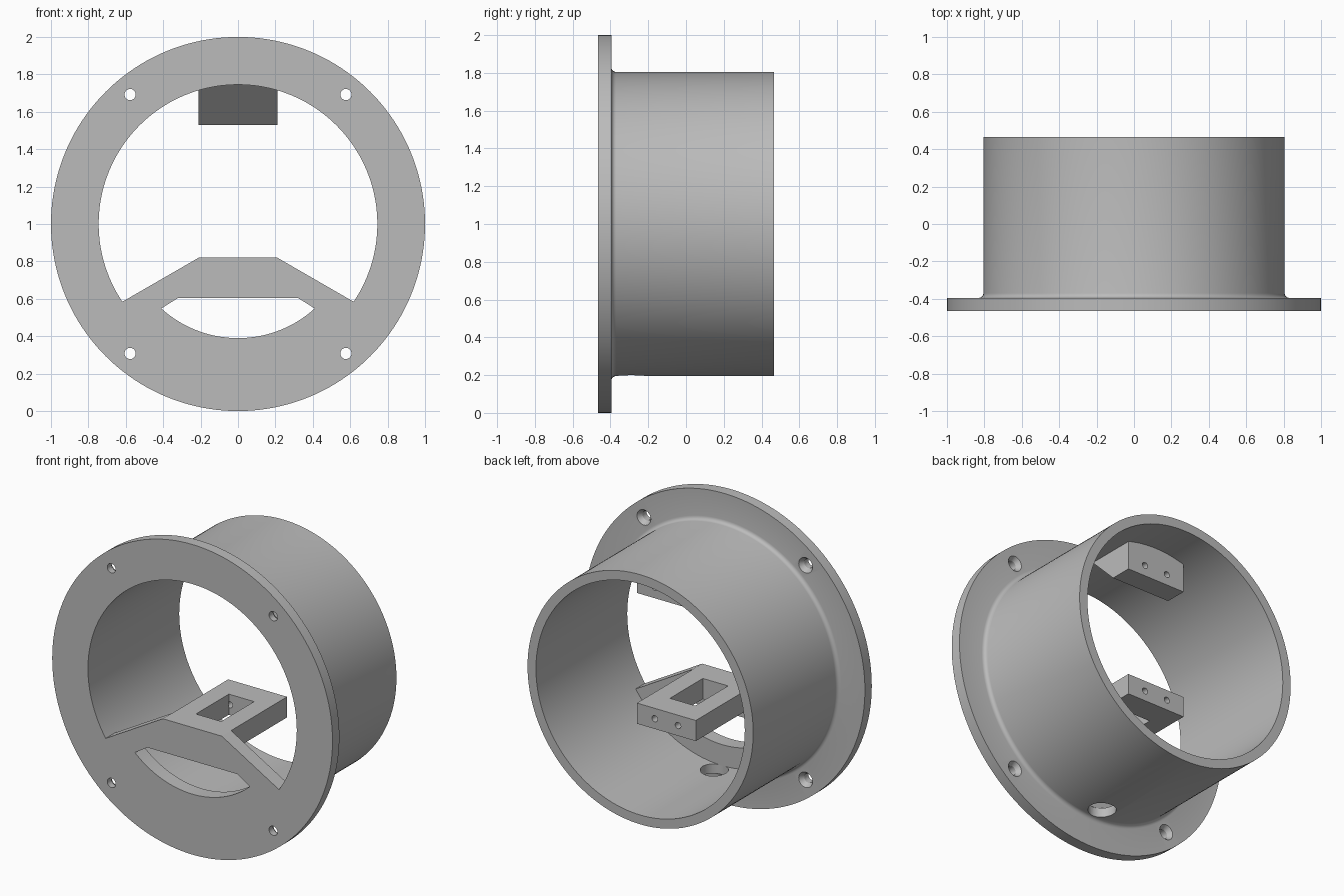
import bpy, bmesh, math
from math import sin, cos, pi
from mathutils import Matrix, Vector

cube = bpy.data.objects.get("Cube")
if cube:
    bpy.data.objects.remove(cube, do_unlink=True)

grey = bpy.data.materials.new("plain grey")
grey.use_nodes = True
grey.diffuse_color = (0.5, 0.5, 0.5, 1)
grey.node_tree.nodes["Principled BSDF"].inputs["Base Color"].default_value = (0.5, 0.5, 0.5, 1)

MID = 1.0                      # height of the tube axis
FRONT, BACK = -0.465, 0.465
INNER, OUTER = 0.745, 0.805
MOUNT_BACK = 0.20              # rear faces of shelf and top block
HALF = 0.21                    # half width of shelf and top block


def finish(name, bm):
    bmesh.ops.recalc_face_normals(bm, faces=bm.faces)
    mesh = bpy.data.meshes.new(name)
    bm.to_mesh(mesh)
    bm.free()
    obj = bpy.data.objects.new(name, mesh)
    bpy.context.collection.objects.link(obj)
    mesh.materials.append(grey)
    return obj


def select(obj):
    bpy.ops.object.select_all(action='DESELECT')
    obj.select_set(True)
    bpy.context.view_layer.objects.active = obj


def prism(name, points, axis, start, end):
    """Extrude a 2D outline along x, y or z."""
    def place(a, b, d):
        return {'x': (d, a, b), 'y': (a, d, b), 'z': (a, b, d)}[axis]
    bm = bmesh.new()
    face = bm.faces.new([bm.verts.new(place(a, b, start)) for a, b in points])
    ext = bmesh.ops.extrude_face_region(bm, geom=[face])
    moved = [v for v in ext["geom"] if isinstance(v, bmesh.types.BMVert)]
    bmesh.ops.translate(bm, verts=moved, vec=Vector(place(0, 0, end - start)))
    return finish(name, bm)


def lathe(name, profile, centre=(0, 0, MID), steps=160):
    """Revolve a closed (radius, y) outline about an axis along y."""
    bm = bmesh.new()
    rings = []
    for i in range(steps):
        a = 2 * pi * i / steps
        rings.append([bm.verts.new((centre[0] + r * sin(a), y, centre[2] + r * cos(a)))
                      for r, y in profile])
    n = len(profile)
    for i in range(steps):
        p, q = rings[i], rings[(i + 1) % steps]
        for j in range(n):
            k = (j + 1) % n
            bm.faces.new((p[j], p[k], q[k], q[j]))
    return finish(name, bm)


def drill(centre, r1, r2, depth, axis='y'):
    """Round cutter; r1 at the low end, r2 at the high end."""
    bm = bmesh.new()
    turn = Matrix.Rotation(-pi / 2, 4, 'X') if axis == 'y' else Matrix()
    bmesh.ops.create_cone(bm, cap_ends=True, segments=32, radius1=r1, radius2=r2,
                          depth=depth, matrix=Matrix.Translation(centre) @ turn)
    return finish("cutter", bm)


def cut(obj, cutters):
    for c in cutters:
        mod = obj.modifiers.new("cut", 'BOOLEAN')
        mod.operation, mod.solver, mod.object = 'DIFFERENCE', 'EXACT', c
        select(obj)
        bpy.ops.object.modifier_apply(modifier=mod.name)
        bpy.data.objects.remove(c, do_unlink=True)


def arc(radius, x, steps=40):
    """Lower arc about the tube axis, from +x to -x."""
    a = math.asin(x / radius)
    return [(radius * sin(a - 2 * a * i / steps),
             MID - radius * cos(a - 2 * a * i / steps)) for i in range(steps + 1)]


# Flanged tube with a small fillet behind the flange
lip, fil = -0.395, 0.025
fillet = [(OUTER + fil - fil * sin(t * pi / 8), lip + fil - fil * cos(t * pi / 8))
          for t in range(5)]
tube = lathe("flanged_tube", [(INNER, FRONT), (1, FRONT), (1, lip)] + fillet
             + [(OUTER, BACK), (INNER, BACK)])

# Four countersunk flange holes and the drain hole in the floor
holes = [drill((0, -0.29, MID - 0.78), 0.083, 0.083, 0.3, 'z')]
for sx in (-1, 1):
    for sz in (-1, 1):
        x, z = sx * 0.577, MID + sz * 0.692
        holes.append(drill((x, -0.43, z), 0.03, 0.03, 0.2))
        holes.append(drill((x, lip - 0.014, z), 0.03, 0.05, 0.03))
cut(tube, holes)

# Lower front panel with its curved slot
panel = prism("front_panel", [(-HALF, 0.82), (HALF, 0.82)] + arc(INNER + 0.002, 0.62),
              'y', FRONT, -0.37)
slot = prism("cutter", [(-0.32, 0.605), (0.32, 0.605)] + arc(0.61, 0.41), 'y', -0.6, -0.2)
cut(panel, [slot])


def screw_holes(z):
    return [drill((s * 0.083, MOUNT_BACK - 0.05, z), 0.02, 0.02, 0.24) for s in (-1, 1)]


# Shelf behind the panel, with a rectangular window and rear screw holes
shelf = prism("shelf", [(-HALF, -0.40), (HALF, -0.40), (HALF, MOUNT_BACK), (-HALF, MOUNT_BACK)],
              'z', 0.687, 0.82)
window = prism("cutter", [(-0.09, -0.30), (0.09, -0.30), (0.09, 0.035), (-0.09, 0.035)],
               'z', 0.5, 1)
cut(shelf, [window] + screw_holes(0.753))

# Top block with a sloping front, trimmed to the tube wall
block = prism("top_block", [(MOUNT_BACK, 1.53), (0.06, 1.53), (-0.24, 1.83), (MOUNT_BACK, 1.83)],
              'x', -HALF, HALF)
trim = lathe("cutter", [(INNER + 0.01, -0.6), (1.2, -0.6), (1.2, 0.6), (INNER + 0.01, 0.6)])
cut(block, [trim] + screw_holes(1.60))

for obj in (tube, panel, shelf, block):
    select(obj)
    bpy.ops.object.shade_smooth_by_angle(angle=math.radians(25))
